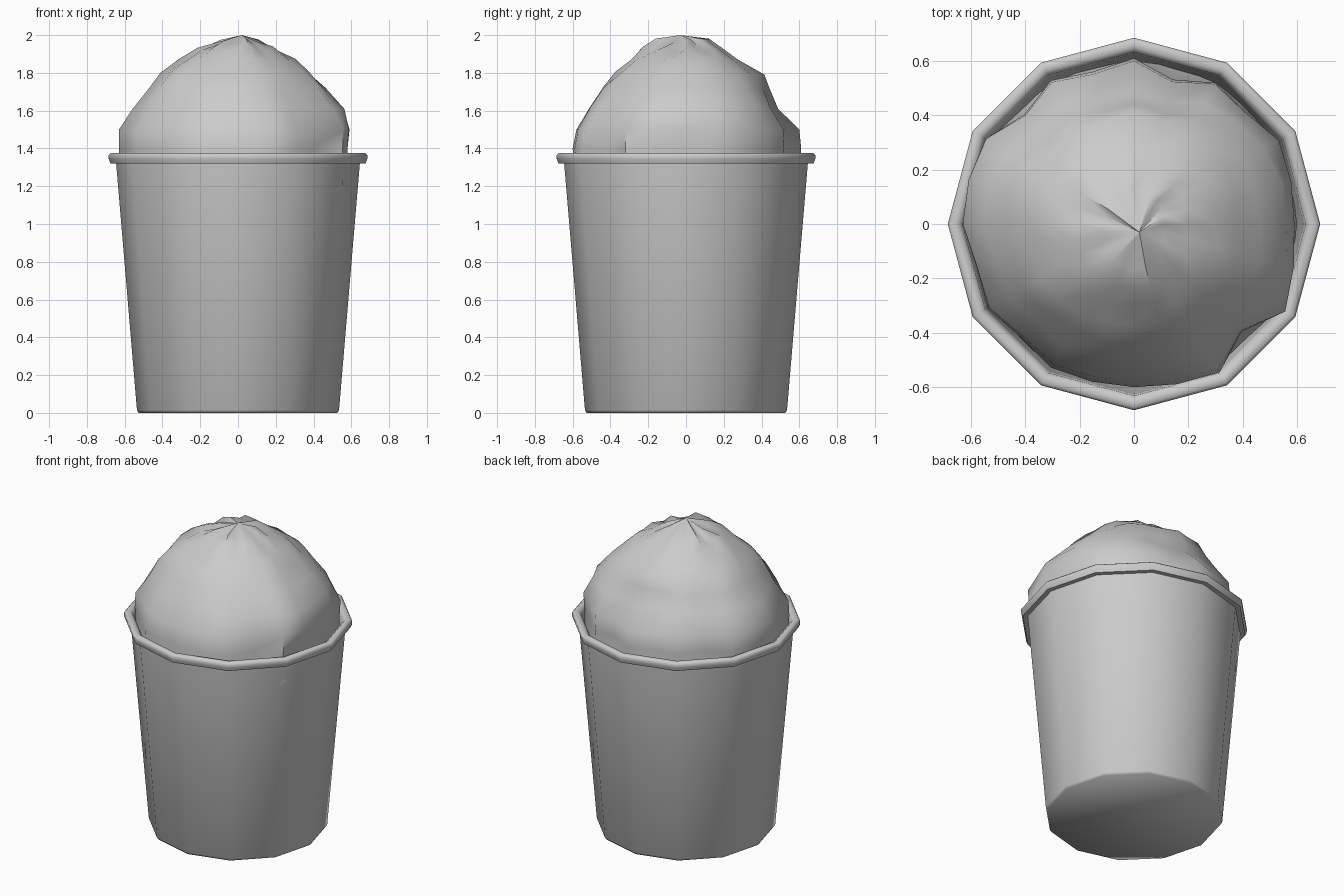
import bpy
import bmesh
import random
from math import sin, cos, pi, radians

random.seed(4)

default_cube = bpy.data.objects.get("Cube")
if default_cube:
    bpy.data.objects.remove(default_cube, do_unlink=True)

grey = bpy.data.materials.new("plain grey")
grey.use_nodes = True
colour = (0.6, 0.6, 0.6, 1)
grey.diffuse_color = colour
grey.node_tree.nodes["Principled BSDF"].inputs["Base Color"].default_value = colour


def bridge(bm, lower, upper):
    """Join two rings of equal size with quads."""
    count = len(lower)
    for i in range(count):
        j = (i + 1) % count
        bm.faces.new((lower[i], lower[j], upper[j], upper[i]))


def finish(bm, name, smooth_angle):
    bmesh.ops.recalc_face_normals(bm, faces=bm.faces)
    mesh = bpy.data.meshes.new(name)
    bm.to_mesh(mesh)
    bm.free()
    mesh.materials.append(grey)
    obj = bpy.data.objects.new(name, mesh)
    bpy.context.collection.objects.link(obj)
    bpy.ops.object.select_all(action="DESELECT")
    obj.select_set(True)
    bpy.context.view_layer.objects.active = obj
    bpy.ops.object.shade_smooth_by_angle(angle=radians(smooth_angle))
    return obj


def lathe(name, profile, sides, smooth_angle):
    """Turn an outside-to-inside profile and cap both ends."""
    bm = bmesh.new()
    rings = []
    for r, z in profile:
        rings.append([bm.verts.new((r * cos(2 * pi * i / sides), r * sin(2 * pi * i / sides), z))
                      for i in range(sides)])
    for lower, upper in zip(rings, rings[1:]):
        bridge(bm, lower, upper)
    bm.faces.new(rings[0])
    bm.faces.new(rings[-1])
    return finish(bm, name, smooth_angle)


# Twelve-sided tapered tub with a thin wall and rolled lip
lathe("tub", [(0.525, 0), (0.535, 0.015), (0.645, 1.32), (0.675, 1.32),
              (0.685, 1.345), (0.685, 1.365), (0.675, 1.375), (0.65, 1.375),
              (0.632, 1.36), (0.625, 1.3), (0.52, 0.04)], 12, 62)

# Lumpy scoop: silhouette radii on the four sides at each height
heights = [1.2, 1.4, 1.5, 1.62, 1.72, 1.8, 1.87, 1.93, 1.97]
left = [.57, .57, .58, .56, .47, .38, .31, .2, .11]
back = [.59, .6, .59, .49, .44, .41, .27, .2, .13]
right = [.62, .63, .63, .55, .48, .42, .31, .22, .1]
front = [.59, .6, .58, .5, .44, .38, .29, .24, .17]
sides = [left, back, right, front]

# Uneven outline of the scoop at the lip
outline = [.58, .59, .61, .58, .6, .55, .61, .58, .61, .57, .63, .63,
           .63, .6, .62, .59, .61, .6, .6, .61, .63, .56, .64, .6]
count = len(outline)


def side_radius(level, i):
    """Blend the two neighbouring side silhouettes at one angle."""
    quarter, step = divmod(i, count // 4)
    t = sin(step / (count // 4) * pi / 2) ** 2
    return sides[quarter][level] * (1 - t) + sides[(quarter + 1) % 4][level] * t


bm = bmesh.new()
rings = [[bm.verts.new((0.6 * cos(2 * pi * i / count), 0.6 * sin(2 * pi * i / count), 1.1))
          for i in range(count)]]
for level, z in enumerate(heights):
    ring = []
    fade = min(1, max(0.2, (2 - z) * 2))
    for i in range(count):
        angle = 2 * pi * i / count
        r = side_radius(level, i)
        r *= 1 + fade * (outline[i] / side_radius(1, i) - 1)
        dz = 0
        if z > 1.55:
            r *= 1 + random.uniform(-0.025, 0.02)
            dz = random.uniform(-0.012, 0.008)
        if z > 1.9:
            # Folded creases around the peak
            dz += 0.012 * sin(angle * 8) - 0.006
        ring.append(bm.verts.new((r * cos(angle), r * sin(angle), z + dz)))
    rings.append(ring)
for lower, upper in zip(rings, rings[1:]):
    bridge(bm, lower, upper)
bm.faces.new(rings[0])
peak = bm.verts.new((0.02, -0.03, 2))
for i in range(count):
    bm.faces.new((rings[-1][i], rings[-1][(i + 1) % count], peak))
finish(bm, "scoop", 50)
